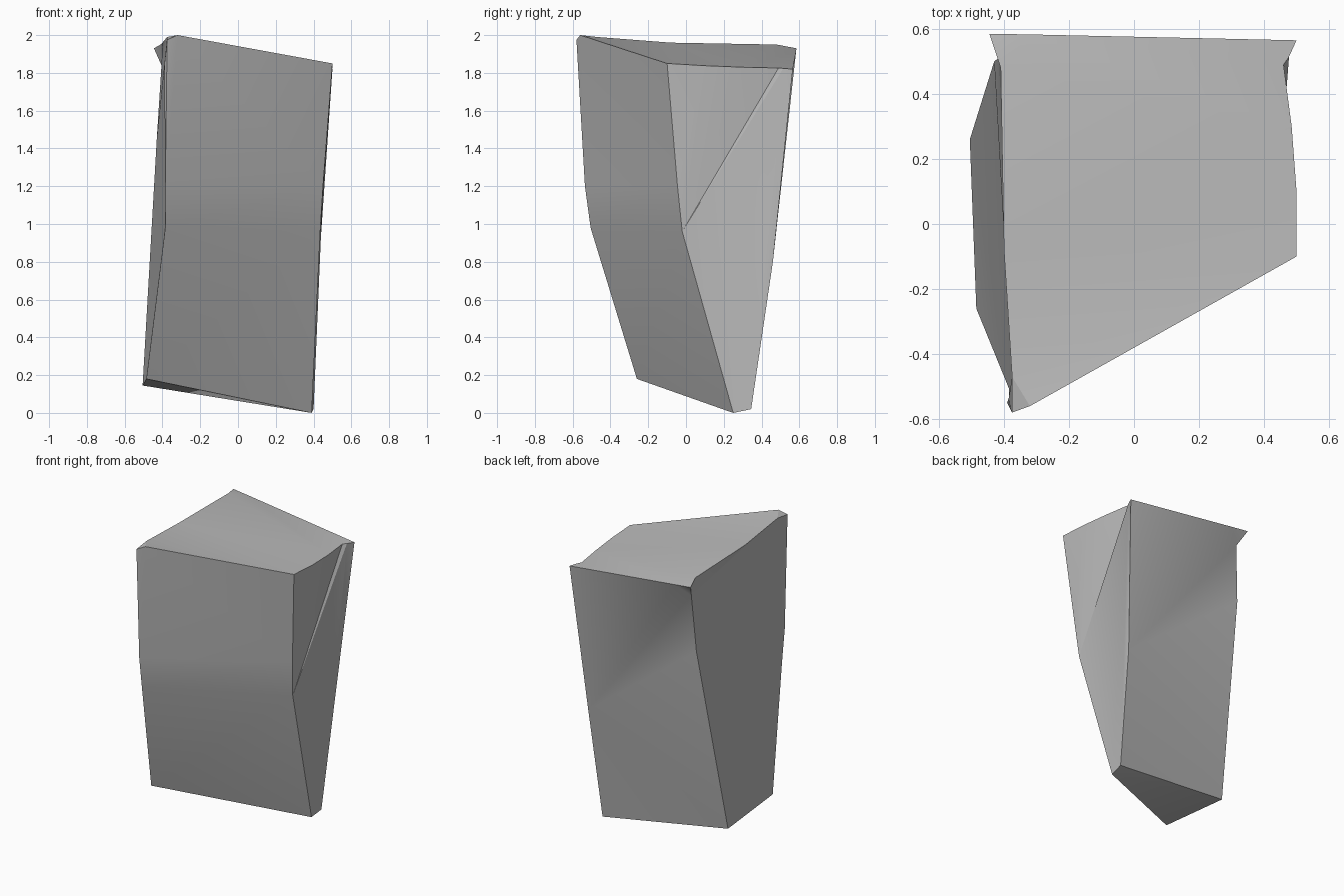
import bpy
import bmesh
import math

default_cube = bpy.data.objects.get("Cube")
if default_cube:
    bpy.data.objects.remove(default_cube, do_unlink=True)

# Edge profiles of the stone block, listed from the base upwards
front_left = [(-.485, -.26, .18), (-.385, -.505, .98), (-.385, -.535, 1.2),
              (-.39, -.55, 1.84), (-.375, -.58, 1.975)]
front_right = [(.39, .25, 0), (.375, .25, .11), (.435, -.02, .96),
               (.45, -.045, 1.2), (.5, -.1, 1.85)]
back_right = [(.4, .345, .02), (.43, .46, .8), (.5, .565, 1.82)]
back_left = [(-.505, .26, .145), (-.43, .5, 1.45), (-.405, .52, 1.84), (-.445, .585, 1.93)]

# Rim of the top, listed from front to back, and the single chipped points
rim_left = [(-.375, -.47, 1.99), (-.4, -.08, 1.96), (-.41, .48, 1.95)]
rim_right = [(.5, .1, 1.838), (.485, .3, 1.83), (.46, .49, 1.826)]
front_chip = [(-.32, -.56, 2)]
back_chip = [(-.32, .583, 1.916)]
crack_lip = [(.477, .515, 1.824)]

bm = bmesh.new()


def add_points(points):
    return [bm.verts.new(point) for point in points]


fl, fr, br, bl, rl, rr, chip_f, chip_b, lip = map(add_points, (
    front_left, front_right, back_right, back_left,
    rim_left, rim_right, front_chip, back_chip, crack_lip))


def add_face(*runs):
    """Join runs of points into one facet."""
    bm.faces.new([vert for run in runs for vert in run])


# Front: lower slope, bend and upper wall
add_face(fl[:2], fr[2::-1])
add_face(fl[1:3], fr[3:1:-1])
add_face(fl[2:], chip_f, fr[:2:-1])

# Right side, split by a narrow diagonal crack
add_face(fr[2:], rr)
add_face(fr[2:3], rr[2:], lip)
add_face(fr[:3], lip, br[::-1])

# Back wall
add_face(br[:2], bl[1::-1])
add_face(br[1:], chip_b, bl[2:0:-1])

# Left side
add_face(fl[:2], bl[1::-1])
add_face(fl[1:], rl, bl[2:0:-1])

# Chipped corners
add_face(chip_b, bl[:1:-1])
add_face(bl[2:], rl[2:])
add_face(chip_f, fl[4:], rl[:1])

# Top and base
add_face(chip_f, rl, bl[3:], chip_b, br[2:], lip, rr[::-1], fr[4:])
add_face(fl[:1], fr[:1], br[:1], bl[:1])

bmesh.ops.triangulate(bm, faces=bm.faces[:], ngon_method='BEAUTY')
bmesh.ops.recalc_face_normals(bm, faces=bm.faces[:])

mesh = bpy.data.meshes.new("stone_block")
bm.to_mesh(mesh)
bm.free()
stone = bpy.data.objects.new("stone_block", mesh)
bpy.context.collection.objects.link(stone)

# Plain grey stone
grey = bpy.data.materials.new("stone_grey")
grey.use_nodes = True
colour = (.5, .5, .5, 1)
grey.diffuse_color = colour
grey.node_tree.nodes["Principled BSDF"].inputs["Base Color"].default_value = colour
mesh.materials.append(grey)

# Soft shading across shallow bends, crisp at the corners
bpy.ops.object.select_all(action='DESELECT')
stone.select_set(True)
bpy.context.view_layer.objects.active = stone
bpy.ops.object.shade_smooth_by_angle(angle=math.radians(30))
